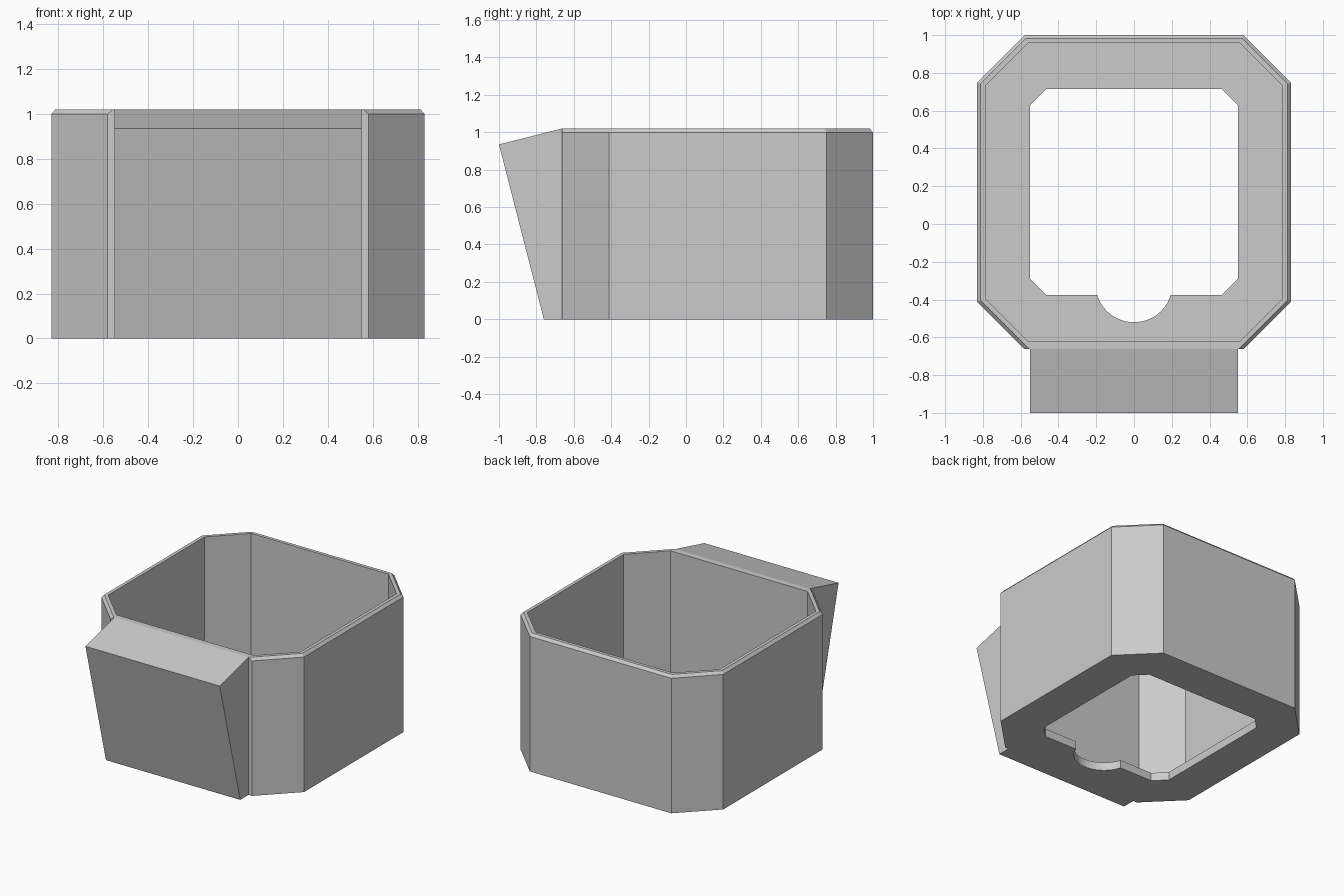
import bpy
import bmesh
import math

cube = bpy.data.objects.get("Cube")
if cube:
    bpy.data.objects.remove(cube, do_unlink=True)

grey = bpy.data.materials.new("plain grey")
grey.use_nodes = True
colour = (0.6, 0.6, 0.6, 1)
grey.diffuse_color = colour
grey.node_tree.nodes["Principled BSDF"].inputs["Base Color"].default_value = colour

HALF, FRONT, BACK, CUT = 0.83, -0.663, 1.0, 0.25
RIM, WALL, FLOOR, SHOULDER, TOP = 0.018, 0.043, 0.06, 1.0, 1.02


def octagon(half, front, back, cut_front, cut_back):
    """Rectangle with cut corners, counterclockwise from the front left corner."""
    right = [(half - cut_front, front), (half, front + cut_front),
             (half, back - cut_back), (half - cut_back, back)]
    return right + [(-x, y) for x, y in reversed(right)]


def inset(d):
    cut = CUT - d * (2 - math.sqrt(2))
    return octagon(HALF - d, FRONT + d, BACK - d, cut, cut)


def ring(bm, points, z):
    return [bm.verts.new((x, y, z)) for x, y in points]


def bridge(bm, lower, upper):
    for i in range(len(lower)):
        j = (i + 1) % len(lower)
        bm.faces.new((lower[i], lower[j], upper[j], upper[i]))


def fill_between(bm, outer, inner):
    edges = []
    for loop in (outer, inner):
        for a, b in zip(loop, loop[1:] + loop[:1]):
            edges.append(bm.edges.get((a, b)) or bm.edges.new((a, b)))
    bmesh.ops.triangle_fill(bm, use_beauty=True, edges=edges)


def finish(bm, name):
    bmesh.ops.recalc_face_normals(bm, faces=bm.faces)
    mesh = bpy.data.meshes.new(name)
    bm.to_mesh(mesh)
    bm.free()
    mesh.materials.append(grey)
    obj = bpy.data.objects.new(name, mesh)
    bpy.context.collection.objects.link(obj)
    return obj


# Octagonal shell: outer wall, bevelled rim (square at the front), inner wall
bm = bmesh.new()
outer = inset(0)
rim = octagon(HALF - RIM, FRONT, BACK - RIM,
              CUT + RIM * (math.sqrt(2) - 1), CUT - RIM * (2 - math.sqrt(2)))
rings = [ring(bm, outer, 0), ring(bm, outer, SHOULDER), ring(bm, rim, TOP),
         ring(bm, inset(WALL), TOP), ring(bm, inset(WALL), FLOOR)]
for lower, upper in zip(rings, rings[1:]):
    bridge(bm, lower, upper)

# Floor opening with a round notch on the front edge
opening = octagon(0.55, -0.375, 0.715, 0.085, 0.085)
radius, centre_y = 0.204, -0.316
start = math.asin((-0.375 - centre_y) / radius)
sweep = math.pi + 2 * start
steps = 24
notch = []
for i in range(steps + 1):
    a = math.pi - start + sweep * i / steps
    notch.append((radius * math.cos(a), centre_y + radius * math.sin(a)))
opening += notch
hole_low, hole_high = ring(bm, opening, 0), ring(bm, opening, FLOOR)
bridge(bm, hole_low, hole_high)
fill_between(bm, rings[0], hole_low)
fill_between(bm, rings[-1], hole_high)
finish(bm, "octagonal_shell")

# Sloping block on the front
bm = bmesh.new()
profile = [(FRONT, 0), (-0.76, 0), (-1.0, 0.935), (FRONT, TOP)]
sides = [[bm.verts.new((x, y, z)) for y, z in profile] for x in (-0.55, 0.55)]
bridge(bm, *sides)
for side in sides:
    bm.faces.new(side)
finish(bm, "front_block")
